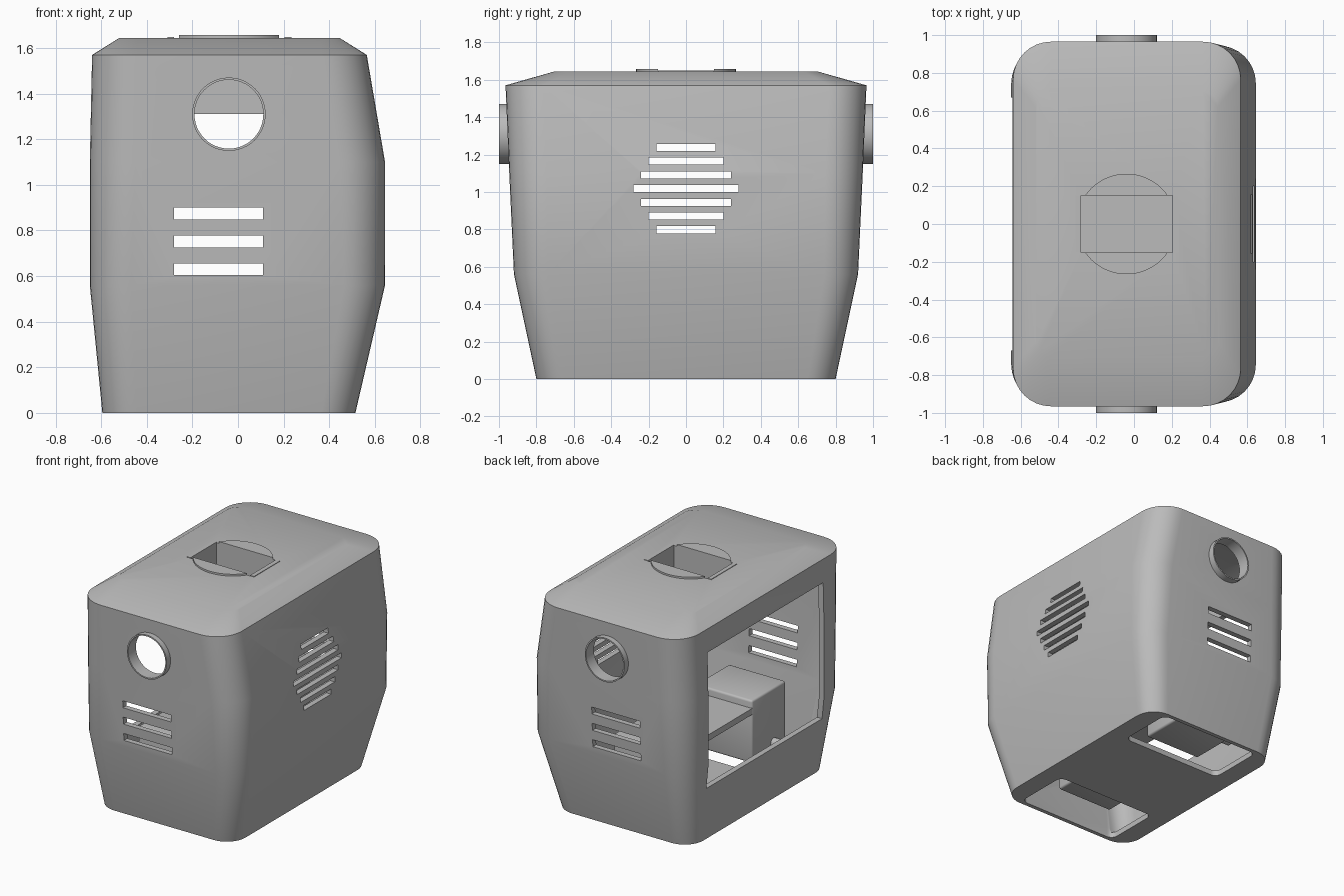
import bpy, bmesh, math
from mathutils import Matrix, Vector

if "Cube" in bpy.data.objects:
    bpy.data.objects.remove(bpy.data.objects["Cube"], do_unlink=True)

grey = bpy.data.materials.new("plain grey")
grey.use_nodes = True
grey.diffuse_color = (0.5, 0.5, 0.5, 1)
for node in grey.node_tree.nodes:
    if node.type == 'BSDF_PRINCIPLED':
        node.inputs["Base Color"].default_value = grey.diffuse_color

CX = -0.04   # centre line of the fittings


def finish(name, bm):
    bmesh.ops.recalc_face_normals(bm, faces=bm.faces)
    mesh = bpy.data.meshes.new(name)
    bm.to_mesh(mesh)
    bm.free()
    mesh.materials.append(grey)
    ob = bpy.data.objects.new(name, mesh)
    bpy.context.scene.collection.objects.link(ob)
    return ob


def loft(name, sections, seg=8):
    """Stack rounded rectangles given as (z, x0, x1, half depth, corner radius)."""
    bm = bmesh.new()
    rings = []
    for z, x0, x1, hy, r in sections:
        ring = []
        corners = [(x1 - r, hy - r), (x0 + r, hy - r), (x0 + r, r - hy), (x1 - r, r - hy)]
        for q, (x, y) in enumerate(corners):
            for i in range(seg + 1):
                a = (q + i / seg) * math.pi / 2
                ring.append(bm.verts.new((x + r * math.cos(a), y + r * math.sin(a), z)))
        rings.append(ring)
    n = len(rings[0])
    for lo, hi in zip(rings, rings[1:]):
        for i in range(n):
            bm.faces.new((lo[i], lo[(i + 1) % n], hi[(i + 1) % n], hi[i]))
    bm.faces.new(rings[0][::-1])
    bm.faces.new(rings[-1])
    return finish(name, bm)


def box(name, x, y, z, bevel=0):
    bm = bmesh.new()
    size = [b - a for a, b in (x, y, z)]
    mid = [(a + b) / 2 for a, b in (x, y, z)]
    bmesh.ops.create_cube(bm, size=1, matrix=Matrix.Translation(mid) @ Matrix.Diagonal((*size, 1)))
    if bevel:
        bmesh.ops.bevel(bm, geom=bm.edges[:], offset=bevel, segments=3, affect='EDGES', profile=0.5)
    return finish(name, bm)


def rod(name, radius, length, centre, axis, seg=48):
    bm = bmesh.new()
    turn = Vector((0, 0, 1)).rotation_difference(Vector(axis)).to_matrix().to_4x4()
    bmesh.ops.create_cone(bm, cap_ends=True, segments=seg, radius1=radius, radius2=radius,
                          depth=length, matrix=Matrix.Translation(centre) @ turn)
    return finish(name, bm)


def cut(target, cutter):
    """Subtract the cutter from the target, then discard it."""
    mod = target.modifiers.new("cut", 'BOOLEAN')
    mod.operation, mod.solver, mod.object = 'DIFFERENCE', 'EXACT', cutter
    bpy.context.view_layer.objects.active = target
    bpy.ops.object.modifier_apply(modifier=mod.name)
    bpy.data.objects.remove(cutter, do_unlink=True)


# Outer housing and its hollow interior
profile = [(0, -0.595, 0.515, 0.80, 0.15), (0.56, -0.65, 0.645, 0.92, 0.18),
           (1.1, -0.65, 0.645, 0.945, 0.2), (1.57, -0.64, 0.565, 0.965, 0.2),
           (1.645, -0.52, 0.445, 0.70, 0.08)]
T = 0.04
housing = loft("housing", profile)
levels = [T, 0.56, 1.1, 1.55, 1.605]
cut(housing, loft("cavity", [(z, x0 + T, x1 - T, hy - T, r - T)
                             for z, (_, x0, x1, hy, r) in zip(levels, profile)]))

# Large side opening
cut(housing, box("side_opening", (-0.9, -0.45), (-0.67, 0.67), (0.4, 1.4)))

# Two rounded openings in the floor
for side in (-1, 1):
    hole = loft("floor_opening", [(-0.1, CX - 0.41, CX + 0.41, 0.21, 0.05),
                                  (0.1, CX - 0.41, CX + 0.41, 0.21, 0.05)])
    hole.location.y = side * 0.56
    bpy.context.view_layer.update()
    cut(housing, hole)

# Three slots through the front and back walls
for z in (0.63, 0.752, 0.874):
    cut(housing, box("end_slot", (-0.28, 0.11), (-1.1, 1.1), (z - 0.026, z + 0.026)))

# Round speaker-like group of slots in the other side
for i in range(-3, 4):
    half = (0.28, 0.24, 0.2, 0.157)[abs(i)]
    z = 1.018 + i * 0.0735
    cut(housing, box("side_slot", (0.4, 0.8), (-half, half), (z - 0.019, z + 0.019)))

# Port rings on both ends
cut(housing, rod("port_hole", 0.152, 2.4, (CX, 0, 1.31), (0, 1, 0)))
rings = []
for side, word in ((-1, "front"), (1, "back")):
    ring = rod(word + "_port_ring", 0.161, 0.09, (CX, side * 0.955, 1.31), (0, 1, 0))
    cut(ring, rod("port_bore", 0.151, 0.3, (CX, side * 0.955, 1.31), (0, 1, 0)))
    rings.append(ring)

# Sunken handle pocket in the roof
PX, PY = (-0.28, 0.203), (-0.15, 0.15)
pocket = box("handle_pocket", (-0.31, 0.235), (-0.18, 0.18), (1.312, 1.62))
for part in (housing, pocket):
    cut(part, box("pocket_space", PX, PY, (1.34, 1.8)))
for word, x in (("right", (-0.31, -0.28)), ("left", (0.203, 0.235))):
    box(word + "_pocket_lip", x, PY, (1.63, 1.649))

# Raised disc around the pocket, split by it
disc = rod("pocket_disc", 0.266, 0.03, (CX, 0, 1.643), (0, 0, 1), 64)
cut(disc, box("disc_gap", (-0.6, 0.6), PY, (1.5, 1.8)))

# Inner boxes with spigots, joined by a shelf
BX = (-0.34, 0.12)
boxes = []
for side, word in ((-1, "front"), (1, "back")):
    y = sorted((side * 0.28, side * 0.67))
    boxes.append(box(word + "_inner_box", BX, y, (0.14, 0.6), 0.015))
    boxes.append(rod(word + "_spigot", 0.035, 0.12, (-0.36, side * 0.53, 0.2), (1, 0, 0), 24))
box("shelf", BX, (-0.285, 0.285), (0.5, 0.545))

# Smooth the curved parts, keeping edges sharp
bpy.ops.object.select_all(action='DESELECT')
for ob in [housing, disc] + rings + boxes:
    ob.select_set(True)
bpy.context.view_layer.objects.active = housing
bpy.ops.object.shade_smooth_by_angle(angle=math.radians(30))
